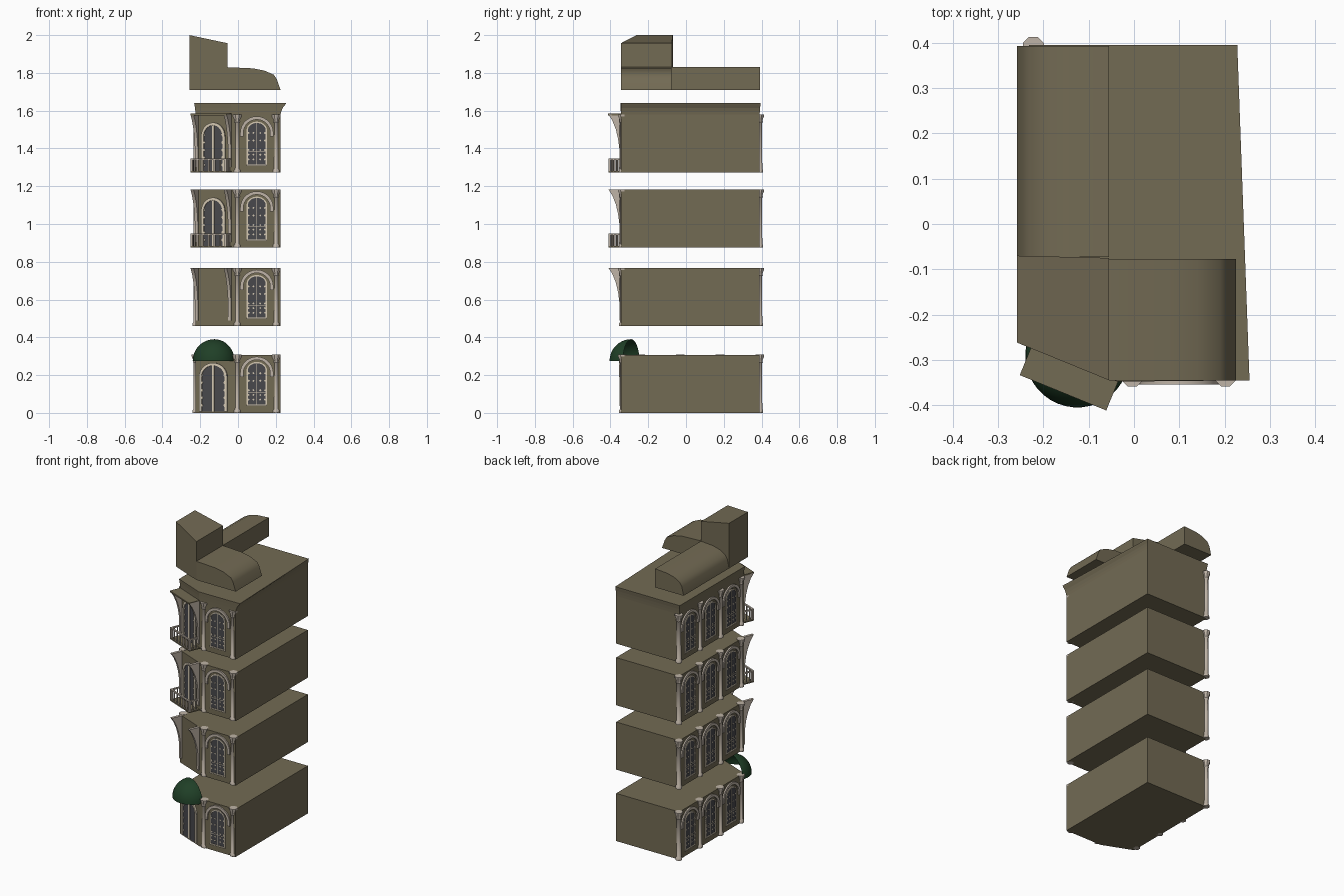
import bpy, bmesh, math
from mathutils import Vector

if "Cube" in bpy.data.objects:
    bpy.data.objects.remove(bpy.data.objects["Cube"])

def material(name, rgb):
    m = bpy.data.materials.new(name)
    m.diffuse_color = (*rgb, 1)
    m.use_nodes = True
    m.node_tree.nodes["Principled BSDF"].inputs["Base Color"].default_value = m.diffuse_color
    return m

WALL = material("olive_brown_wall", (0.17, 0.145, 0.088))
TRIM = material("pale_stone", (0.52, 0.455, 0.385))
FRAME = material("cream_frame", (0.66, 0.58, 0.45))
GLASS = material("dark_glass", (0.065, 0.065, 0.072))
GREEN = material("dark_green", (0.014, 0.05, 0.02))

def finish(name, bm, mat, smooth=None):
    bmesh.ops.recalc_face_normals(bm, faces=bm.faces)
    me = bpy.data.meshes.new(name)
    bm.to_mesh(me)
    bm.free()
    me.materials.append(mat)
    ob = bpy.data.objects.new(name, me)
    bpy.context.collection.objects.link(ob)
    if smooth is not None:
        bpy.ops.object.select_all(action='DESELECT')
        ob.select_set(True)
        bpy.context.view_layer.objects.active = ob
        bpy.ops.object.shade_smooth_by_angle(angle=math.radians(smooth))
    return ob

def loft(bm, rings):
    """Closed loops joined into a capped solid."""
    vs = [[bm.verts.new(p) for p in r] for r in rings]
    n = len(rings[0])
    for a, b in zip(vs, vs[1:]):
        for i in range(n):
            bm.faces.new((a[i], a[(i + 1) % n], b[(i + 1) % n], b[i]))
    bm.faces.new(vs[0])
    bm.faces.new(vs[-1])

class Side:
    """Wall frame: u along the wall, d outward, z up."""
    def __init__(self, origin, along, out):
        self.o, self.t, self.n = Vector((*origin, 0)), Vector((*along, 0)).normalized(), Vector((*out, 0)).normalized()
    def at(self, u, d, z):
        return self.o + self.t * u + self.n * d + Vector((0, 0, z))

def plate(bm, s, pts, d0, d1):
    loft(bm, [[s.at(u, d, z) for u, z in pts] for d in (d0, d1)])

def box(bm, s, u0, u1, d0, d1, z0, z1):
    plate(bm, s, [(u0, z0), (u1, z0), (u1, z1), (u0, z1)], d0, d1)

def arch(u, half, z0, spring, rise, n=14):
    top = [(u + half * math.cos(math.pi * i / n), spring + rise * math.sin(math.pi * i / n)) for i in range(n + 1)]
    return [(u + half, z0)] + top + [(u - half, z0)]

def band(bm, s, outer, inner, d0, d1):
    """Open arch-shaped moulding between two outlines."""
    loft(bm, [[s.at(a[0], d0, a[1]), s.at(a[0], d1, a[1]), s.at(b[0], d1, b[1]), s.at(b[0], d0, b[1])]
              for a, b in zip(outer, inner)])

def column(bm, x, y, z):
    for_profile = [(0, .02), (.014, .02), (.02, .015), (.262, .0135), (.268, .018), (.278, .016), (.298, .025), (.308, .025)]
    loft(bm, [[(x + r * math.cos(math.pi * (2 * i + 1) / 8), y + r * math.sin(math.pi * (2 * i + 1) / 8), z + h)
               for i in range(8)] for h, r in for_profile])

# footprint with a cut corner at front left
L, R, F, B = -0.225, 0.225, -0.345, 0.39
C0, C1 = (L, -0.267), (-0.034, F)
PLAN = [C0, C1, (R, F), (R, B), (L, B)]
H = 0.307
front = Side((0.0995, F), (1, 0), (0, -1))
left = Side((L, 0), (0, -1), (-1, 0))
ct = Vector((C1[0] - C0[0], C1[1] - C0[1]))
CW = ct.length
corner = Side(C0, ct, (ct.y, -ct.x))
COL_Y = [0.39 - 0.21 * i for i in range(4)]
BAYS = [(front, 0)] + [(left, -(y - 0.105)) for y in COL_Y[:3]]

def windows(z, tag):
    arches, frames, glass = bmesh.new(), bmesh.new(), bmesh.new()
    for s, u in BAYS:
        band(arches, s, arch(u, .088, z + .19, z + .21, .088), arch(u, .071, z + .19, z + .21, .071), -.002, .009)
        out, inn = arch(u, .054, z + .04, z + .225, .045), arch(u, .047, z + .045, z + .225, .038)
        plate(glass, s, out, -.002, .003)
        band(frames, s, out, inn, -.002, .007)
        box(frames, s, u - .054, u + .054, -.002, .008, z + .036, z + .044)
        box(frames, s, u - .002, u + .002, 0, .005, z + .04, z + .262)
        # small ornaments on the panes
        for h in (.07, .095, .12, .17, .21):
            for du in (-.043, -.018, .018, .043):
                plate(frames, s, [(u + du - .006, z + h), (u + du, z + h - .006),
                                  (u + du + .006, z + h), (u + du, z + h + .006)], 0, .005)
        box(frames, s, u - .047, u + .047, 0, .0045, z + .108, z + .111)
    finish("window_arches_" + tag, arches, TRIM, 30)
    finish("window_frames_" + tag, frames, FRAME)
    finish("window_glass_" + tag, glass, GLASS)

def double_door(z, half, tag):
    fr, gl, u = bmesh.new(), bmesh.new(), CW / 2
    out, inn = arch(u, half, z + .008, z + .19, .075), arch(u, half - .014, z + .008, z + .19, .061)
    plate(gl, corner, out, -.002, .003)
    band(fr, corner, out, inn, -.002, .009)
    box(fr, corner, u - .006, u + .006, 0, .007, z + .008, z + .25)
    for k in (-1, 1):
        for h in (.04, .08, .12, .16, .2):
            c = u + k * (half - .016)
            plate(fr, corner, [(c - .006, z + h), (c, z + h - .008), (c + .006, z + h), (c, z + h + .008)], 0, .006)
    finish("door_frame_" + tag, fr, FRAME)
    finish("door_panels_" + tag, gl, GLASS)

def brackets(z, tag):
    bm = bmesh.new()
    prof = [(-.004, .03), (.007, .03), (.009, .13), (.016, .18), (.029, .23), (.048, .275), (.07, H), (-.004, H)]
    for u0, u1 in ((0, .017), (CW - .017, CW)):
        loft(bm, [[corner.at(u, d, z + h) for d, h in prof] for u in (u0, u1)])
    finish("brackets_" + tag, bm, TRIM, 30)

def balcony(z, tag):
    bm = bmesh.new()
    box(bm, corner, 0, CW, -.004, .07, z, z + .008)
    finish("balcony_slab_" + tag, bm, WALL)
    bm = bmesh.new()
    box(bm, corner, 0, CW, .06, .07, z + .068, z + .076)
    for u in (.005, CW - .005):
        box(bm, corner, u - .005, u + .005, 0, .062, z + .068, z + .076)
        for d in (.022, .044):
            box(bm, corner, u - .003, u + .003, d - .003, d + .003, z + .008, z + .07)
    for i in range(7):
        u, w = .006 + (CW - .012) * i / 6, .006 if i in (0, 6) else .0035
        box(bm, corner, u - w, u + w, .065 - w, .065 + w, z + .008, z + .07)
    finish("balcony_railing_" + tag, bm, TRIM)

# four floors
for i, z in enumerate((0, 0.46, 0.875, 1.272)):
    tag = ("ground", "first", "second", "third")[i]
    bm = bmesh.new()
    loft(bm, [[(x, y, h) for x, y in PLAN] for h in (z, z + H)])
    finish("floor_block_" + tag, bm, WALL)
    bm = bmesh.new()
    for x, y in [(-.004, -.336), (.202, -.336)] + [(-.222, y) for y in COL_Y]:
        column(bm, x, y, z)
    finish("columns_" + tag, bm, TRIM, 40)
    windows(z, tag)
    if i != 1:
        double_door(z, .08 if i == 0 else .068, tag)
    if i > 0:
        brackets(z, tag)
    if i > 1:
        balcony(z, tag)

# canopy over the top balcony
bm = bmesh.new()
box(bm, corner, 0, CW, -.01, .072, 1.575, 1.584)
finish("top_canopy", bm, WALL)

# flared cornice, uneven on the right
TOP = [(-.232, -.268), (-.037, -.348), (.255, -.345), (.228, .395), (-.232, .395)]
bm = bmesh.new()
loft(bm, [[(a[0] + (b[0] - a[0]) * f, a[1] + (b[1] - a[1]) * f, h) for a, b in zip(PLAN, TOP)]
          for f, h in ((0, 1.579), (.12, 1.595), (.4, 1.615), (.85, 1.632), (1, 1.64))])
finish("cornice", bm, WALL)

# half dome awning over the entrance
bm = bmesh.new()
dome = Side((-.125, -.29), ct, (ct.y, -ct.x))
rad, rows = .115, []
for j in range(11):
    e = math.pi / 2 * j / 10 * .995
    rows.append([bm.verts.new(dome.at(rad * math.cos(e) * math.cos(math.pi * k / 20),
                                      rad * math.cos(e) * math.sin(math.pi * k / 20), .275 + rad * math.sin(e)))
                 for k in range(21)])
for a, b in zip(rows, rows[1:]):
    for k in range(20):
        bm.faces.new((a[k], a[k + 1], b[k + 1], b[k]))
finish("entrance_dome", bm, GREEN, 60)

# roof: corner tower with sloping top and two curved wings
RL, RM, Z0 = -.258, -.055, 1.71
bm = bmesh.new()
tower = [(RL, -.07, 2), (RL, -.262, 2), (RM, F, 1.957), (RM, -.075, 1.957)]
loft(bm, [[(x, y, Z0) for x, y, _ in tower], tower])
finish("roof_tower", bm, WALL, 35)

def wing(name, prof, y0, y1):
    bm = bmesh.new()
    loft(bm, [[(x, y, z) for x, z in prof] for y in (y0, y1)])
    finish(name, bm, WALL, 60)

wing("roof_right_wing", [(RM, Z0), (.225, Z0), (.206, 1.765), (.19, 1.79), (.14, 1.812), (.08, 1.824), (RM, 1.83)], F, -.077)
wing("roof_back_wing", [(RM, Z0), (RL, Z0), (-.245, 1.765), (-.23, 1.79), (-.19, 1.812), (-.14, 1.824), (RM, 1.83)], -.073, .393)
